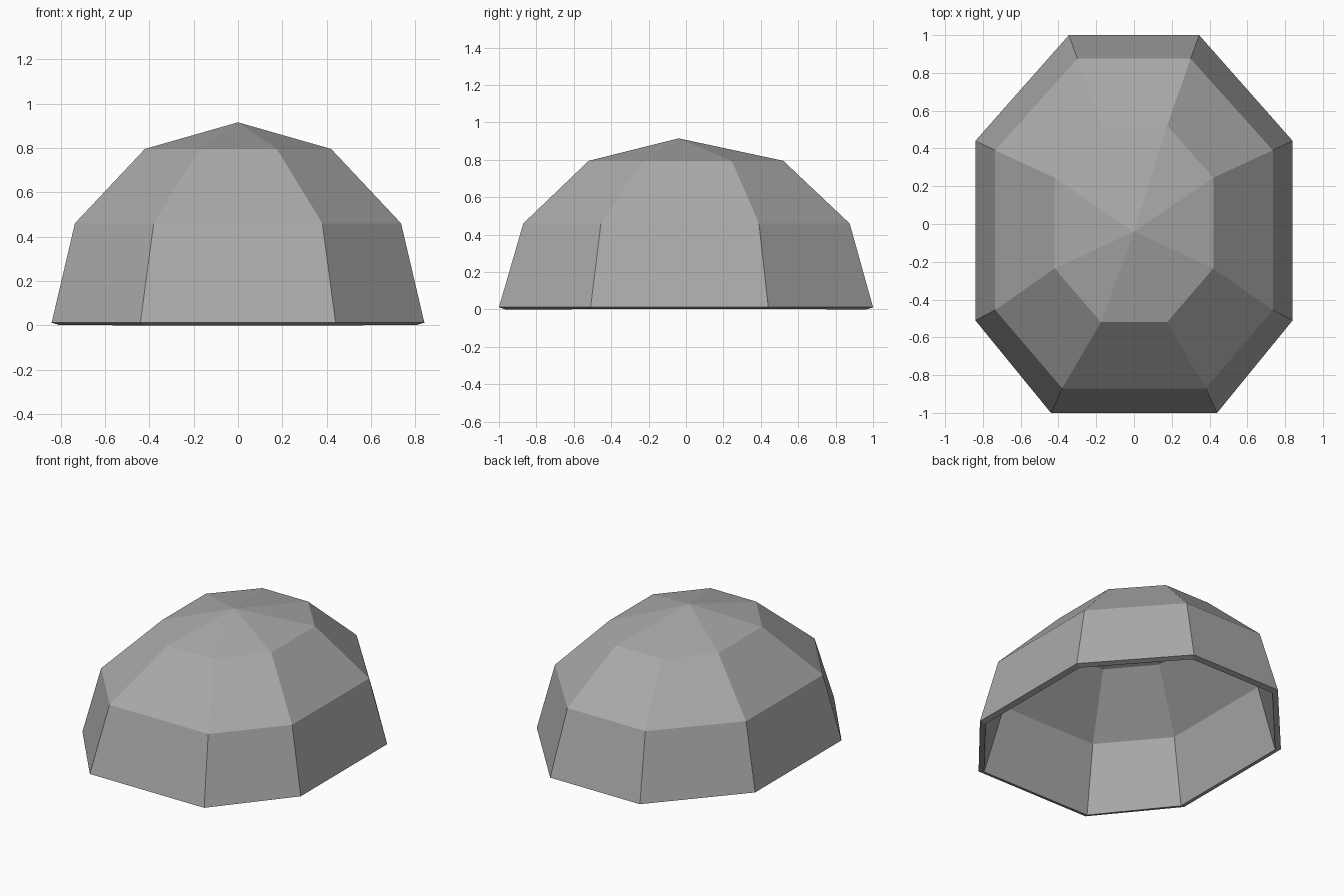
import bpy

cube = bpy.data.objects.get("Cube")
if cube:
    bpy.data.objects.remove(cube, do_unlink=True)

# Plain grey material
GREY = (0.4, 0.4, 0.4, 1.0)
grey = bpy.data.materials.new("plain_grey")
grey.use_nodes = True
grey.diffuse_color = GREY
grey.node_tree.nodes["Principled BSDF"].inputs["Base Color"].default_value = GREY


def octagon(z, front_x, front_y, side_x, side_front, side_back, back_x, back_y):
    """Mirrored eight-sided ring, anticlockwise from the front left corner."""
    half = [(front_x, front_y), (side_x, side_front), (side_x, side_back), (back_x, back_y)]
    return [(x, y, z) for x, y in half] + [(-x, y, z) for x, y in reversed(half)]


# Rings from the rim to the crown, then the apex
rings = [
    octagon(0.012, 0.44, -1.0, 0.84, -0.51, 0.44, 0.345, 1.0),
    octagon(0.46, 0.38, -0.87, 0.735, -0.455, 0.39, 0.30, 0.875),
    octagon(0.795, 0.175, -0.52, 0.42, -0.235, 0.245, 0.175, 0.52),
]
verts = [v for ring in rings for v in ring] + [(0, -0.04, 0.915)]
apex = len(verts) - 1
faces = []
for i in range(8):
    j = (i + 1) % 8
    faces += [(r + i, r + j, r + 8 + j, r + 8 + i) for r in (0, 8)]
    faces.append((16 + i, 16 + j, apex))

# Faceted dome shell, open underneath
mesh = bpy.data.meshes.new("dome_shell")
mesh.from_pydata(verts, [], faces)
mesh.materials.append(grey)
dome = bpy.data.objects.new("dome_shell", mesh)
bpy.context.collection.objects.link(dome)

# Wall thickness, grown inwards
wall = dome.modifiers.new("wall", 'SOLIDIFY')
wall.thickness = 0.04
wall.offset = -1
wall.use_even_offset = False
